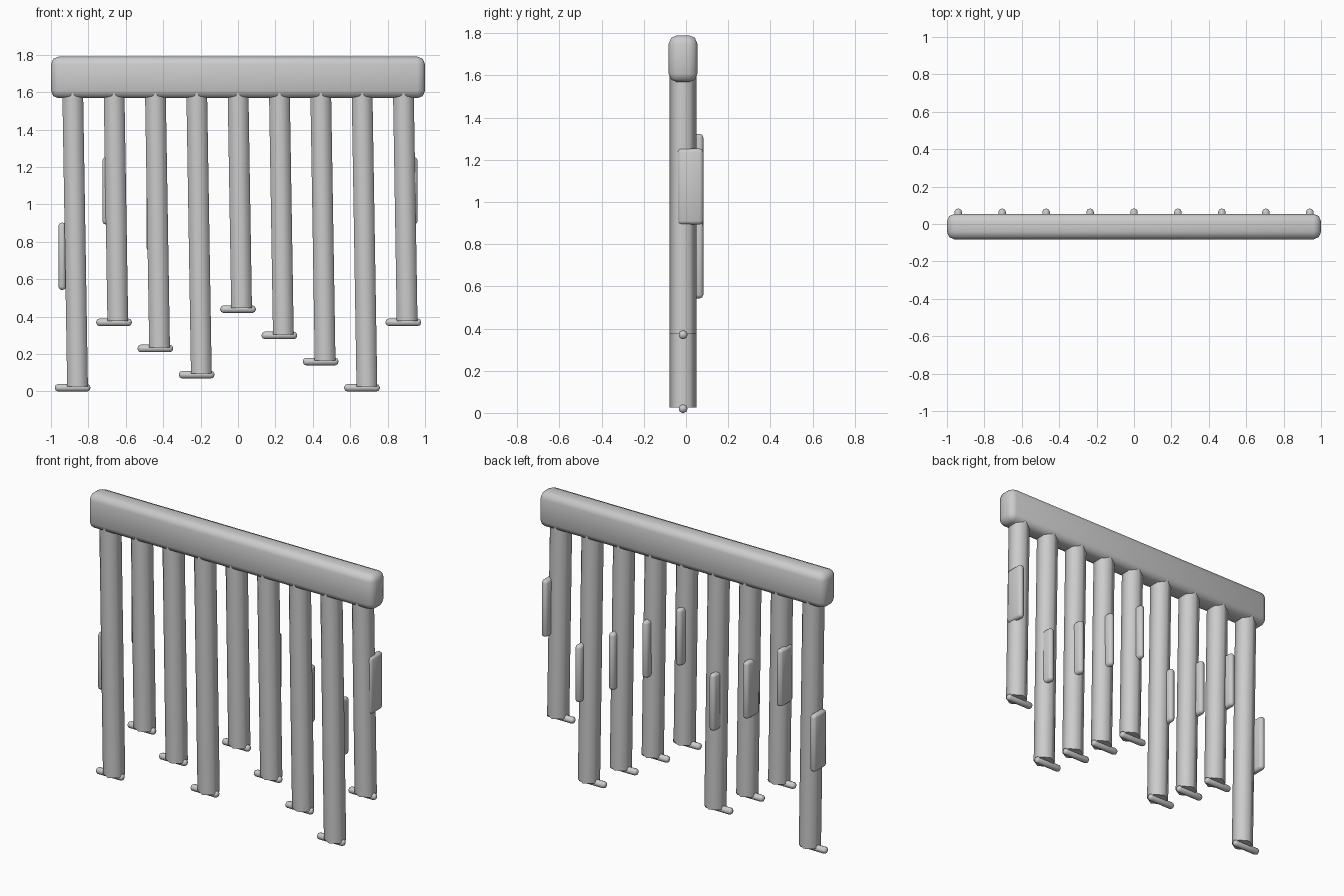
import bpy, math
from mathutils import Vector

cube = bpy.data.objects.get("Cube")
if cube:
    bpy.data.objects.remove(cube, do_unlink=True)

grey = bpy.data.materials.new("light_grey")
grey.use_nodes = True
GREY = (0.6, 0.6, 0.6, 1)
grey.diffuse_color = GREY
grey.node_tree.nodes["Principled BSDF"].inputs["Base Color"].default_value = GREY

Y_MID = -0.014


def finish(obj, name):
    obj.name = obj.data.name = name
    obj.data.materials.append(grey)
    bpy.ops.object.shade_smooth_by_angle(angle=math.radians(65))


def rounded_box(name, centre, size, bevel, segments=2):
    bpy.ops.mesh.primitive_cube_add(size=1, location=centre)
    obj = bpy.context.object
    obj.scale = size
    bpy.ops.object.transform_apply(location=False, rotation=False, scale=True)
    mod = obj.modifiers.new("bevel", "BEVEL")
    mod.width = bevel
    mod.segments = segments
    bpy.ops.object.modifier_apply(modifier=mod.name)
    finish(obj, name)


def hex_tube(name, top, bottom, radius):
    # Upright six-sided tube, sheared sideways so that its ends stay level
    bpy.ops.mesh.primitive_cylinder_add(vertices=6, radius=radius, depth=1)
    obj = bpy.context.object
    for v in obj.data.vertices:
        end = top if v.co.z > 0 else bottom
        v.co = Vector((v.co.x, v.co.y, 0)) + Vector(end)
    finish(obj, name)


# Top beam
rounded_box("top_beam", (0, Y_MID, 1.679), (2, 0.136, 0.222), 0.04)

# Hanging tubes, each with a foot rod and a rear plate
for i in range(9):
    step = i - 4
    x = step * 0.221
    low = 0.02 + 0.07 * ((5 * i) % 7 if i % 7 == 0 else 6 - 2 * ((i - 1) % 4))
    if i % 7 == 0:
        low = 0.02
    elif i in (1, 8):
        low = 0.37
    elif i < 4:
        low = 0.37 - 0.14 * (i - 1)
    else:
        low = 0.44 - 0.14 * (i - 4)
    lean = (1.6 - low) * 0.0165
    hex_tube(f"tube_{i + 1}", (x, Y_MID, 1.62), (x + lean, Y_MID, low + 0.006), 0.064)
    rounded_box(f"foot_rod_{i + 1}", (x, Y_MID, low), (0.19, 0.04, 0.04), 0.017)
    rounded_box(f"rear_plate_{i + 1}", (step * 0.235, 0.021, low + 0.703),
                (0.04, 0.122, 0.36), 0.017)
